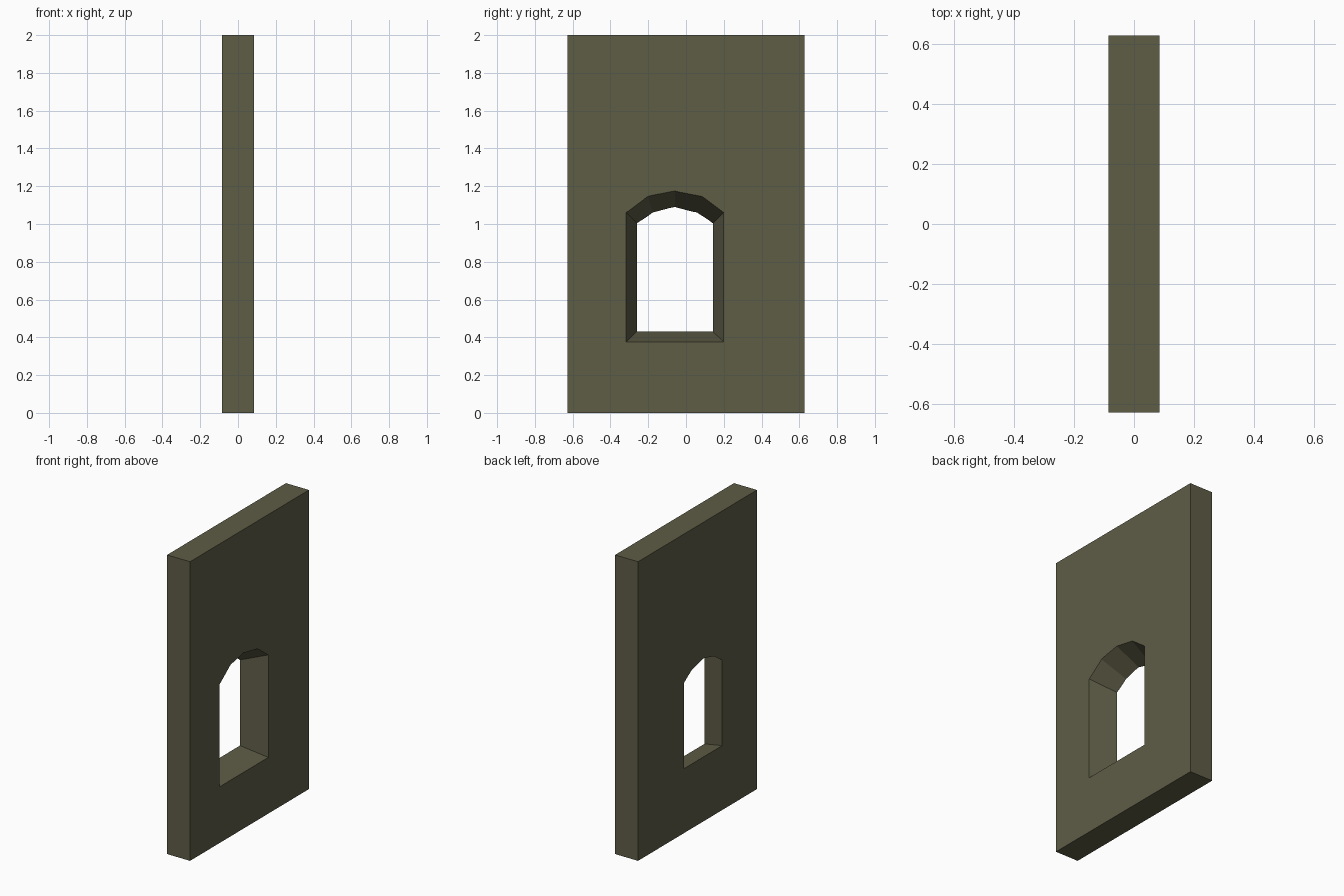
import bpy, bmesh
from mathutils import Vector

if "Cube" in bpy.data.objects:
    bpy.data.objects.remove(bpy.data.objects["Cube"])

HALF_T, HALF_W, HEIGHT = 0.085, 0.628, 2.0

stone = bpy.data.materials.new("olive stone")
stone.diffuse_color = (0.112, 0.109, 0.062, 1)
stone.use_nodes = True
stone.node_tree.nodes["Principled BSDF"].inputs["Base Color"].default_value = stone.diffuse_color


def make_object(name, bm):
    bmesh.ops.recalc_face_normals(bm, faces=bm.faces)
    mesh = bpy.data.meshes.new(name)
    bm.to_mesh(mesh)
    bm.free()
    mesh.materials.append(stone)
    obj = bpy.data.objects.new(name, mesh)
    bpy.context.collection.objects.link(obj)
    return obj


# Wall slab
bm = bmesh.new()
bmesh.ops.create_cube(bm, size=1)
for v in bm.verts:
    v.co = Vector((v.co.x * 2 * HALF_T, v.co.y * 2 * HALF_W, (v.co.z + 0.5) * HEIGHT))
wall = make_object("wall", bm)


# Arched window outline, mirrored about its centre line
def outline(half):
    return ([(y, z) for y, z in half] +
            [(-y, z) for y, z in reversed(half) if y > 0])


narrow = outline([(0.201, 0.431), (0.201, 1.004), (0.117, 1.061), (0, 1.09)])
wide = outline([(0.258, 0.376), (0.258, 1.061), (0.143, 1.146), (0, 1.175)])

# Splayed cutter, continued past both faces of the wall
bm = bmesh.new()
rings = []
for t in (-0.3, 1.3):
    rings.append([bm.verts.new(((2 * t - 1) * HALF_T,
                                -0.059 + a[0] + (b[0] - a[0]) * t,
                                a[1] + (b[1] - a[1]) * t))
                  for a, b in zip(narrow, wide)])
n = len(narrow)
for i in range(n):
    j = (i + 1) % n
    bm.faces.new((rings[0][i], rings[0][j], rings[1][j], rings[1][i]))
bm.faces.new(rings[0])
bm.faces.new(rings[1])
cutter = make_object("window_cutter", bm)
cutter.hide_render = True

# Cut the window through the wall
cut = wall.modifiers.new("window", 'BOOLEAN')
cut.operation = 'DIFFERENCE'
cut.solver = 'EXACT'
cut.object = cutter
bpy.context.view_layer.objects.active = wall
wall.select_set(True)
bpy.ops.object.modifier_apply(modifier=cut.name)
bpy.data.objects.remove(cutter)
